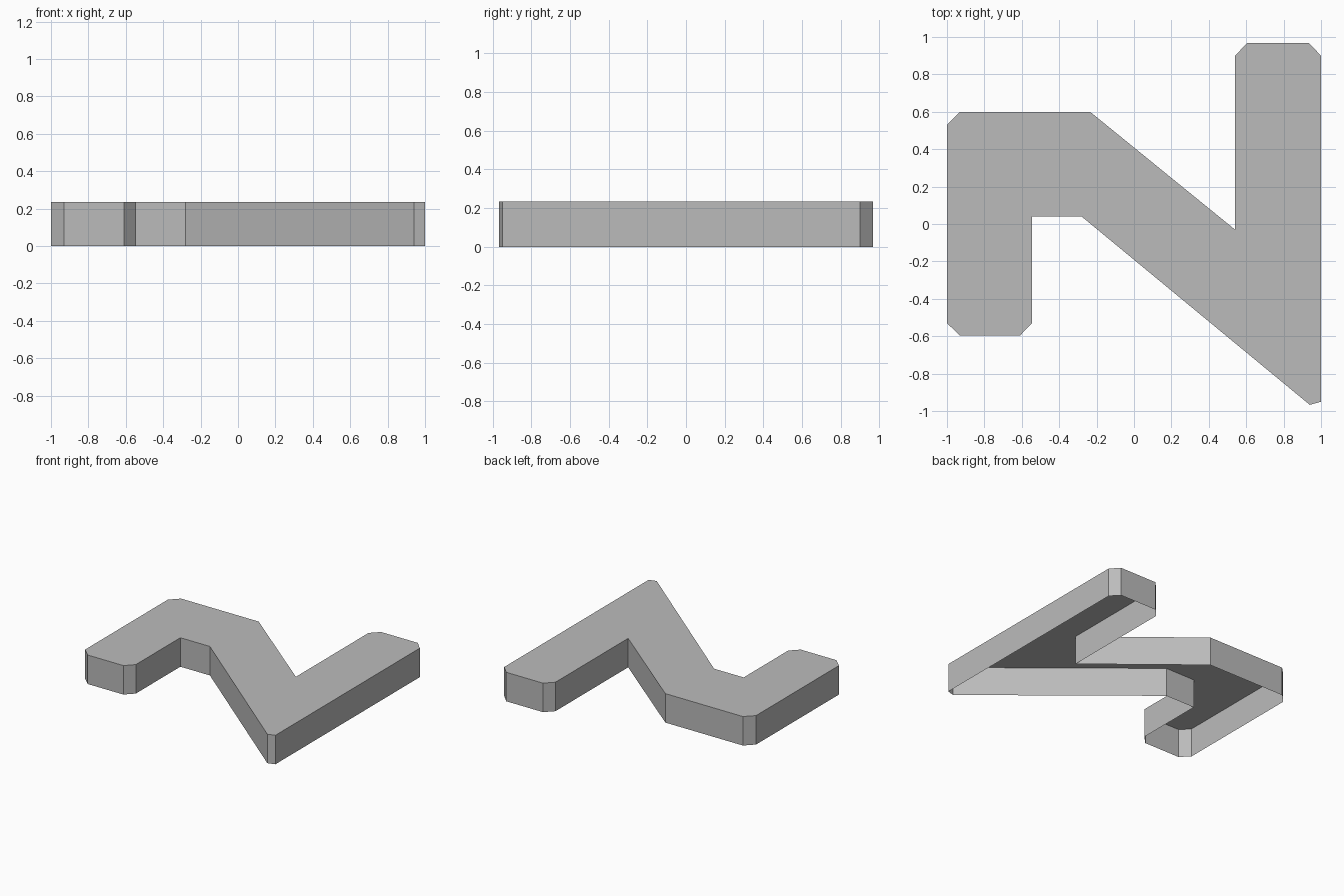
import bpy
import bmesh

cube = bpy.data.objects.get("Cube")
if cube:
    bpy.data.objects.remove(cube, do_unlink=True)

HEIGHT = 0.235

# Outline of the zigzag, clockwise from the left leg's back corner
outline = [
    (-1, 0.53), (-0.93, 0.6), (-0.235, 0.6),        # back of the left leg
    (0.54, -0.03), (0.54, 0.9), (0.605, 0.967),     # inner notch, right leg
    (0.935, 0.967), (1, 0.9), (1, -0.95),           # right leg's outer side
    (0.94, -0.967), (-0.28, 0.04), (-0.545, 0.04),  # point and diagonal
    (-0.545, -0.53), (-0.61, -0.597),               # left leg's front end
    (-0.93, -0.597), (-1, -0.53),
]

# Plain grey material
grey = bpy.data.materials.new("grey")
grey.use_nodes = True
colour = (0.5, 0.5, 0.5, 1)
grey.diffuse_color = colour
grey.node_tree.nodes["Principled BSDF"].inputs["Base Color"].default_value = colour

# Hollow shell: a flat top with side walls and an open underside
bm = bmesh.new()
top = bm.faces.new([bm.verts.new((x, y, HEIGHT)) for x, y in reversed(outline)])
walls = bmesh.ops.extrude_edge_only(bm, edges=list(top.edges))
for item in walls["geom"]:
    if isinstance(item, bmesh.types.BMVert):
        item.co.z = 0
bmesh.ops.recalc_face_normals(bm, faces=bm.faces[:])
bm.normal_update()
if top.normal.z < 0:
    bmesh.ops.reverse_faces(bm, faces=bm.faces[:])

mesh = bpy.data.meshes.new("zigzag_shell")
bm.to_mesh(mesh)
bm.free()
mesh.materials.append(grey)
shell = bpy.data.objects.new("zigzag_shell", mesh)
bpy.context.collection.objects.link(shell)
